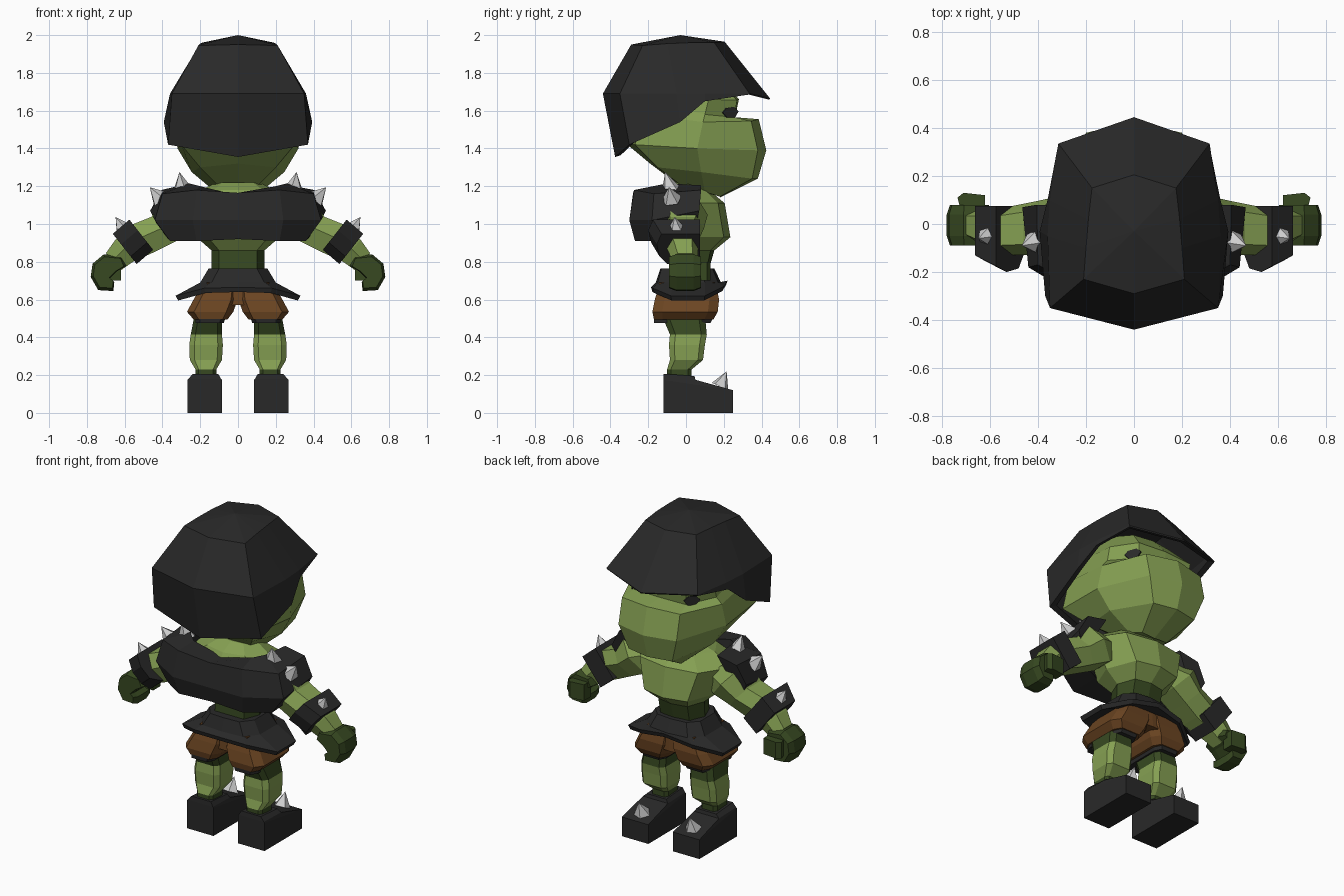
import bpy, bmesh, math
from mathutils import Vector

cube = bpy.data.objects.get("Cube")
if cube:
    bpy.data.objects.remove(cube, do_unlink=True)


def material(name, rgb):
    m = bpy.data.materials.new(name)
    m.use_nodes = True
    m.diffuse_color = (*rgb, 1)
    b = next(n for n in m.node_tree.nodes if n.type == 'BSDF_PRINCIPLED')
    b.inputs["Base Color"].default_value = (*rgb, 1)
    b.inputs["Roughness"].default_value = 0.9
    return m


SKIN = material("green skin", (0.235, 0.35, 0.085))
DARK = material("dark green", (0.038, 0.066, 0.015))
BLACK = material("black leather", (0.022, 0.022, 0.022))
BROWN = material("brown cloth", (0.15, 0.06, 0.016))
STEEL = material("pale steel", (0.62, 0.62, 0.62))


def loft(name, rings, mat, mirror=False, dark_rule=None):
    """Bridge closed rings of points; a one-point ring closes to a tip.
    Faces whose centre height passes dark_rule become dark green."""
    bm = bmesh.new()
    rows = [[bm.verts.new(p) for p in r] for r in rings]
    for a, b in zip(rows, rows[1:]):
        n = max(len(a), len(b))
        for i in range(n):
            j = (i + 1) % n
            if len(a) == 1:
                bm.faces.new((a[0], b[j], b[i]))
            elif len(b) == 1:
                bm.faces.new((a[i], a[j], b[0]))
            else:
                bm.faces.new((a[i], a[j], b[j], b[i]))
    for r in (rows[0], rows[-1]):
        if len(r) > 2:
            bm.faces.new(r)
    bmesh.ops.recalc_face_normals(bm, faces=bm.faces)
    me = bpy.data.meshes.new(name)
    me.materials.append(mat)
    if dark_rule:
        me.materials.append(DARK)
        for f in bm.faces:
            f.material_index = int(dark_rule(f.calc_center_median().z))
    bm.to_mesh(me)
    bm.free()
    ob = bpy.data.objects.new(name, me)
    bpy.context.collection.objects.link(ob)
    if mirror:
        ob.modifiers.new("Mirror", 'MIRROR').use_mirror_merge = False


def sym(half):
    """Complete a ring from its +x half, centre back to centre front."""
    return half + [(-x, y, z) for x, y, z in half[-2:0:-1]]


def flat(z, half):
    return sym([(x, y, z) for x, y in half])


def octagon(z, x0, x1, y0, y1, c=0.15):
    """Level rectangle with cut corners."""
    a, b = (x1 - x0) * c, (y1 - y0) * c
    return [(x0 + a, y0, z), (x1 - a, y0, z), (x1, y0 + b, z), (x1, y1 - b, z),
            (x1 - a, y1, z), (x0 + a, y1, z), (x0, y1 - b, z), (x0, y0 + b, z)]


def scaled(ring, s, dz):
    return [(x * s, y * s, z + dz) for x, y, z in ring]


def spike(name, base, tip, r):
    base, tip = Vector(base), Vector(tip)
    d = (tip - base).normalized()
    u = d.cross(Vector((0, 1, 0.01))).normalized()
    v = d.cross(u)
    ring = [base + r * (math.cos(t) * u + math.sin(t) * v)
            for t in (math.tau * k / 5 for k in range(5))]
    loft(name, [ring, [tip]], STEEL, True)


# Helmet: outer shell, rim, then inner lining
crown = sym([(0, -.29, 1.95), (.21, -.23, 1.945), (.20, -.10, 1.955),
             (.19, .02, 1.96), (.175, .15, 1.96), (0, .205, 1.965)])
band = sym([(0, -.44, 1.69), (.35, -.35, 1.69), (.36, -.05, 1.69),
            (.35, .10, 1.69), (.315, .335, 1.692), (0, .445, 1.665)])
rim = sym([(0, -.375, 1.355), (.37, -.30, 1.42), (.393, -.03, 1.54),
           (.36, .10, 1.65), (.313, .332, 1.685), (0, .442, 1.658)])
loft("helmet", [[(0, -.03, 2.0)], crown, band, rim, scaled(rim, .92, .01),
                scaled(band, .91, .03), scaled(crown, .9, -.04)], BLACK)

# Head: chin, jaw, mouth, muzzle top, eye line, brow, skull
loft("head", [
    sym([(0, -.03, 1.20), (.10, -.02, 1.20), (.12, .10, 1.17), (.09, .18, 1.145), (0, .18, 1.14)]),
    sym([(0, -.19, 1.32), (.20, -.15, 1.30), (.245, .08, 1.275), (.15, .35, 1.24), (0, .38, 1.24)]),
    sym([(0, -.31, 1.42), (.30, -.27, 1.42), (.32, .06, 1.40), (.20, .38, 1.39), (0, .425, 1.39)]),
    sym([(0, -.30, 1.60), (.29, -.23, 1.58), (.31, .09, 1.54), (.20, .345, 1.545), (0, .385, 1.555)]),
    sym([(0, -.28, 1.66), (.27, -.2, 1.65), (.28, .10, 1.58), (.18, .255, 1.565), (0, .26, 1.565)]),
    sym([(0, -.26, 1.70), (.25, -.18, 1.70), (.28, .12, 1.66), (.19, .27, 1.655), (0, .28, 1.66)]),
    sym([(0, -.2, 1.82), (.17, -.15, 1.82), (.17, .05, 1.80), (.13, .15, 1.78), (0, .17, 1.78)]),
], SKIN)

# Eyes: slanted almond plates under the brow
along, out = Vector((.54, -.84, 0)), Vector((.84, .54, 0))
almond = [(-.052, .012), (-.025, .035), (.025, .028), (.046, .004), (.02, -.022), (-.03, -.02)]
loft("eyes", [[Vector((.203, .230, 1.585)) + a * along + Vector((0, 0, h)) + k * out
               for a, h in almond] for k in (0, .0095)], BLACK, True)

# Torso from waist to neck, with a dark waist
loft("torso", [
    flat(.72, [(0, -.09), (.10, -.09), (.14, .01), (.10, .10), (0, .11)]),
    flat(.86, [(0, -.08), (.10, -.08), (.14, .02), (.10, .13), (0, .15)]),
    flat(.93, [(0, -.14), (.16, -.13), (.22, .02), (.15, .20), (0, .235)]),
    flat(1.11, [(0, -.18), (.22, -.16), (.31, 0), (.2, .17), (0, .205)]),
    flat(1.18, [(0, -.15), (.13, -.12), (.2, 0), (.12, .10), (0, .12)]),
    flat(1.22, [(0, -.07), (.08, -.06), (.11, .02), (.08, .09), (0, .1)]),
], SKIN, dark_rule=lambda z: z < .85)

# Shoulder mantle: five-sided section swept round the back, thin at its ends
right_half = [
    [(.22, -.27, .91), (.24, -.30, 1.02), (.22, -.275, 1.18), (.20, -.15, 1.20), (.18, -.12, .95)],
    [(.36, -.18, .91), (.44, -.18, 1.02), (.40, -.17, 1.16), (.26, -.10, 1.215), (.28, -.08, .96)],
    [(.42, .05, .98), (.465, .07, 1.07), (.405, .08, 1.18), (.27, .08, 1.205), (.36, .05, 1.04)],
]
centre = [(0, -.27, .92), (0, -.30, 1.02), (0, -.28, 1.165), (0, -.15, 1.15), (0, -.12, .95)]
left_half = [[(-x, y, z) for x, y, z in r] for r in reversed(right_half)]
loft("shoulder_mantle", left_half + [centre] + right_half, BLACK)


def limb(name, stations, mat):
    """Six-sided limb; station = centre x, z, half width, y range, in the arm plane."""
    rings = []
    for x, z, w, y0, y1 in stations:
        dx, dz, m = w * .66, w * .75, (y0 + y1) / 2
        rings.append([(x + dx * s, y, z + dz * s) for s, y in
                      ((1, y0 * .6 + m * .4), (1, y1 * .6 + m * .4), (.1, y1),
                       (-1, y1 * .6 + m * .4), (-1, y0 * .6 + m * .4), (.1, y0))])
    loft(name, rings, mat, True)


# Arms, bracers and hands
limb("arms", [(.22, 1.07, .08, -.10, .08), (.31, 1.04, .115, -.12, .115),
              (.40, .97, .09, -.13, .095), (.50, .925, .095, -.13, .075),
              (.60, .86, .075, -.10, .065), (.66, .80, .06, -.07, .06)], SKIN)
loft("bracers", [[(x0 + .063 * s, y, z0 + .08 * s) for s, y in
                  ((1, -.13 - e), (1, .075), (-1, .075), (-1, -.10), (-.5, -.14 - e), (.3, -.155 - e))]
                 for x0, z0, e in ((.512, .943, .045), (.60, .868, 0))], BLACK, True)
fist = [(.61, .83), (.71, .84), (.77, .79), (.78, .72), (.74, .65), (.66, .645),
        (.655, .69), (.68, .71), (.64, .75), (.59, .78)]
cx, cz = .69, .75
loft("hands", [[(cx + (x - cx) * s, y, cz + (z - cz) * s) for x, z in fist]
               for y, s in ((-.09, .85), (-.05, 1), (.04, 1), (.08, .85))], DARK, True)
loft("thumbs", [[(x, y, z) for x, y in ((.62, .05), (.72, .05), (.735, .11), (.71, .13), (.62, .12))]
                for z in (.70, .80)], DARK, True)

# Belt with flared skirt
waist = flat(.765, [(0, -.135), (.10, -.13), (.155, -.06), (.155, .08), (.10, .14), (0, .15)])
hip = flat(.69, [(0, -.16), (.14, -.15), (.20, -.07), (.20, .10), (.13, .17), (0, .185)])
hem = sym([(0, -.185, .665), (.18, -.175, .66), (.33, -.08, .62),
           (.33, .10, .62), (.18, .20, .67), (0, .22, .70)])
loft("belt_skirt", [waist, hip, hem, scaled(hem, .96, -.025), scaled(hip, .9, -.03)], BLACK)

# Shorts: hip block and two flared legs with dark hems
loft("shorts_hips", [flat(z, [(0, -.15 * s), (.17 * s, -.15 * s), (.2 * s, 0), (.17 * s, .16 * s), (0, .17 * s)])
                     for z, s in ((.57, .98), (.69, .95))], BROWN)
loft("shorts_legs", [octagon(.68, 0, .19, -.14, .16), octagon(.60, .002, .235, -.165, .175),
                     octagon(.535, .025, .27, -.178, .168), octagon(.495, .055, .235, -.17, .145)],
     BROWN, True)
loft("shorts_hems", [octagon(.51, .065, .225, -.172, .145),
                     octagon(.475, .075, .225, -.168, .13)], BLACK, True)

# Legs with dark thighs and ankles, then boots
loft("legs", [octagon(z, *r) for z, *r in (
    (.52, .085, .23, -.13, .10), (.415, .085, .25, -.085, .11), (.36, .08, .258, -.09, .10),
    (.28, .085, .255, -.085, .09), (.23, .115, .225, -.10, .03), (.17, .115, .225, -.10, .03))],
    SKIN, True, lambda z: z > .42 or z < .23)


def boot_ring(x0, x1, y0, y1, zb, zf):
    return [(x0, y0, zb), (x1, y0, zb), (x1, y1, zf), (x0, y1, zf)]


loft("boots", [boot_ring(.085, .267, -.12, .25, 0, 0),
               boot_ring(.085, .267, -.12, .25, .175, .12),
               boot_ring(.09, .262, -.12, .05, .18, .175),
               boot_ring(.105, .24, -.118, .045, .207, .195)], BLACK, True)

# Spikes
spike("inner_shoulder_spikes", (.295, -.08, 1.18), (.31, -.11, 1.275), .054)
spike("outer_shoulder_spikes", (.41, -.075, 1.13), (.467, -.09, 1.195), .054)
spike("bracer_spikes", (.607, -.05, .97), (.648, -.06, 1.037), .048)
spike("toe_spikes", (.176, .18, .14), (.176, .215, .22), .05)
